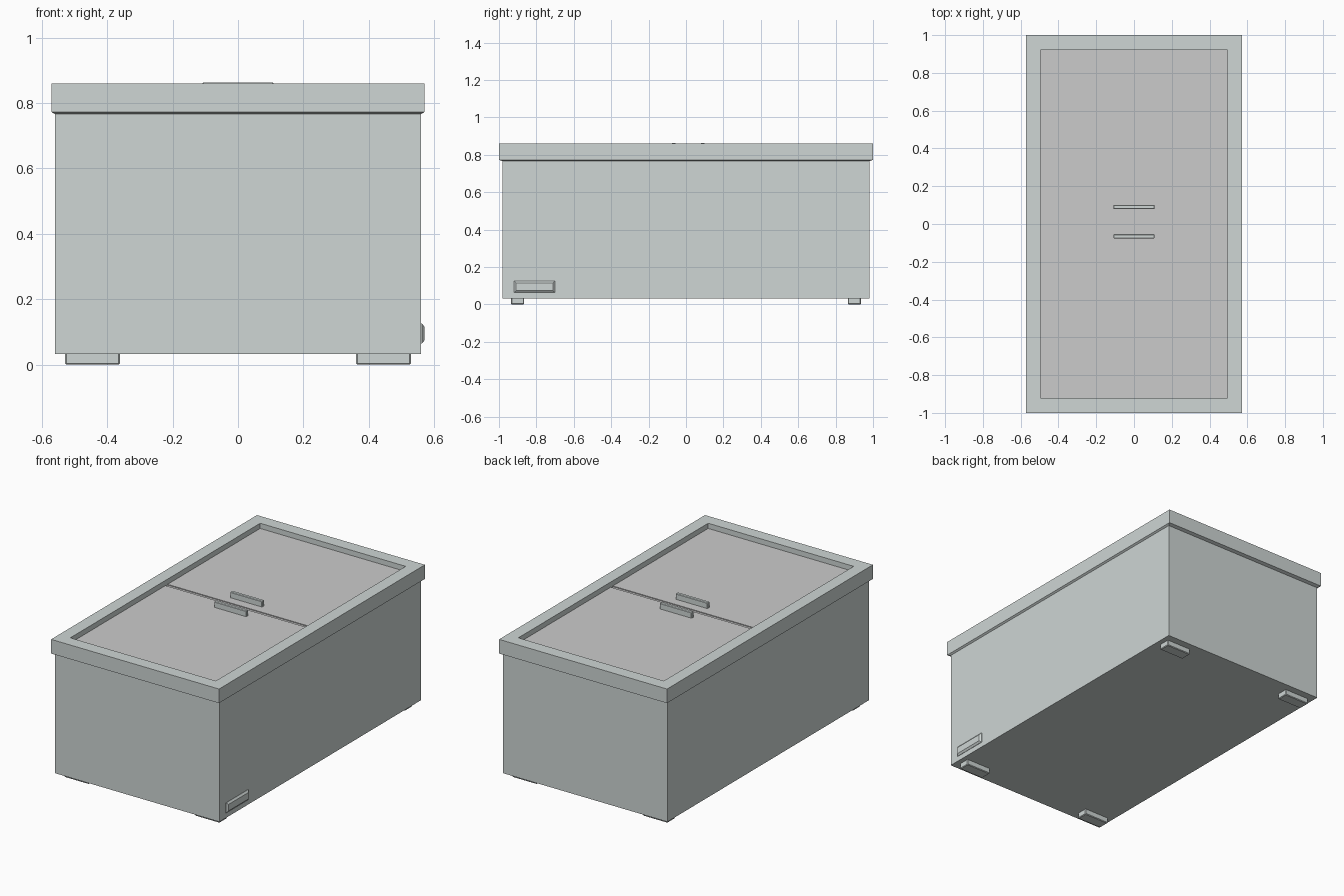
import bpy, bmesh

if "Cube" in bpy.data.objects:
    bpy.data.objects.remove(bpy.data.objects["Cube"])

steel = bpy.data.materials.new("painted_steel")
steel.diffuse_color = (0.62, 0.67, 0.66, 1)
steel.use_nodes = True
steel.node_tree.nodes["Principled BSDF"].inputs["Base Color"].default_value = steel.diffuse_color


def finish(name, bm, mat=None):
    bmesh.ops.recalc_face_normals(bm, faces=bm.faces)
    mesh = bpy.data.meshes.new(name)
    bm.to_mesh(mesh)
    bm.free()
    ob = bpy.data.objects.new(name, mesh)
    bpy.context.collection.objects.link(ob)
    if mat:
        mesh.materials.append(mat)
    return ob


def box(name, lo, hi, mat=None, bevel=0):
    bm = bmesh.new()
    bmesh.ops.create_cube(bm, size=1)
    for v in bm.verts:
        v.co = [(a + b) / 2 + c * (b - a) for a, b, c in zip(lo, hi, v.co)]
    ob = finish(name, bm, mat)
    if bevel:
        mod = ob.modifiers.new("bevel", 'BEVEL')
        mod.width = bevel
        mod.segments = 1
    return ob


def rect_loops(name, loops, mat=None, closed=False):
    """Skin rectangular loops, each given as four corner points."""
    bm = bmesh.new()
    rings = [[bm.verts.new(p) for p in loop] for loop in loops]
    pairs = list(zip(rings, rings[1:]))
    if closed:
        pairs.append((rings[-1], rings[0]))
    else:
        bm.faces.new(rings[0])
        bm.faces.new(rings[-1])
    for a, b in pairs:
        for i in range(4):
            j = (i + 1) % 4
            bm.faces.new((a[i], a[j], b[j], b[i]))
    return finish(name, bm, mat)


def flat_rect(x, y, z):
    return [(-x, -y, z), (x, -y, z), (x, y, z), (-x, y, z)]


def side_rect(x, y0, y1, z0, z1):
    return [(x, y0, z0), (x, y1, z0), (x, y1, z1), (x, y0, z1)]


# Cabinet
box("cabinet", (-0.56, -0.98, 0.033), (0.56, 0.98, 0.775), steel)

# Overhanging rim with a chamfered underside and an open centre
rim_profile = [(0.495, 0.922, 0.766), (0.56, 0.98, 0.766), (0.571, 1.0, 0.773),
               (0.571, 1.0, 0.86), (0.495, 0.922, 0.86)]
rect_loops("rim", [flat_rect(*p) for p in rim_profile], steel, closed=True)

# Two lids with the divider strip between them
lid_top = 0.828
box("front_lid", (-0.497, -0.924, 0.77), (0.497, 0.003, lid_top))
box("back_lid", (-0.497, 0.023, 0.77), (0.497, 0.924, lid_top))
box("lid_divider", (-0.497, 0.002, 0.77), (0.497, 0.024, lid_top - 0.005))

# Lid handles
for name, y in (("front_handle", -0.065), ("back_handle", 0.09)):
    box(name, (-0.109, y - 0.011, lid_top - 0.003), (0.109, y + 0.011, 0.863),
        steel, 0.003)

# Feet
for end, y in (("front", -0.9), ("back", 0.9)):
    for side, x in (("left", -0.445), ("right", 0.445)):
        box(f"{end}_{side}_foot", (x - 0.084, y - 0.035, 0),
            (x + 0.084, y + 0.035, 0.04), steel, 0.004)

# Tapered control panel low on the right side
rect_loops("control_panel", [side_rect(0.555, -0.919, -0.701, 0.064, 0.126),
                             side_rect(0.562, -0.919, -0.701, 0.064, 0.126),
                             side_rect(0.571, -0.908, -0.712, 0.075, 0.115)], steel)
